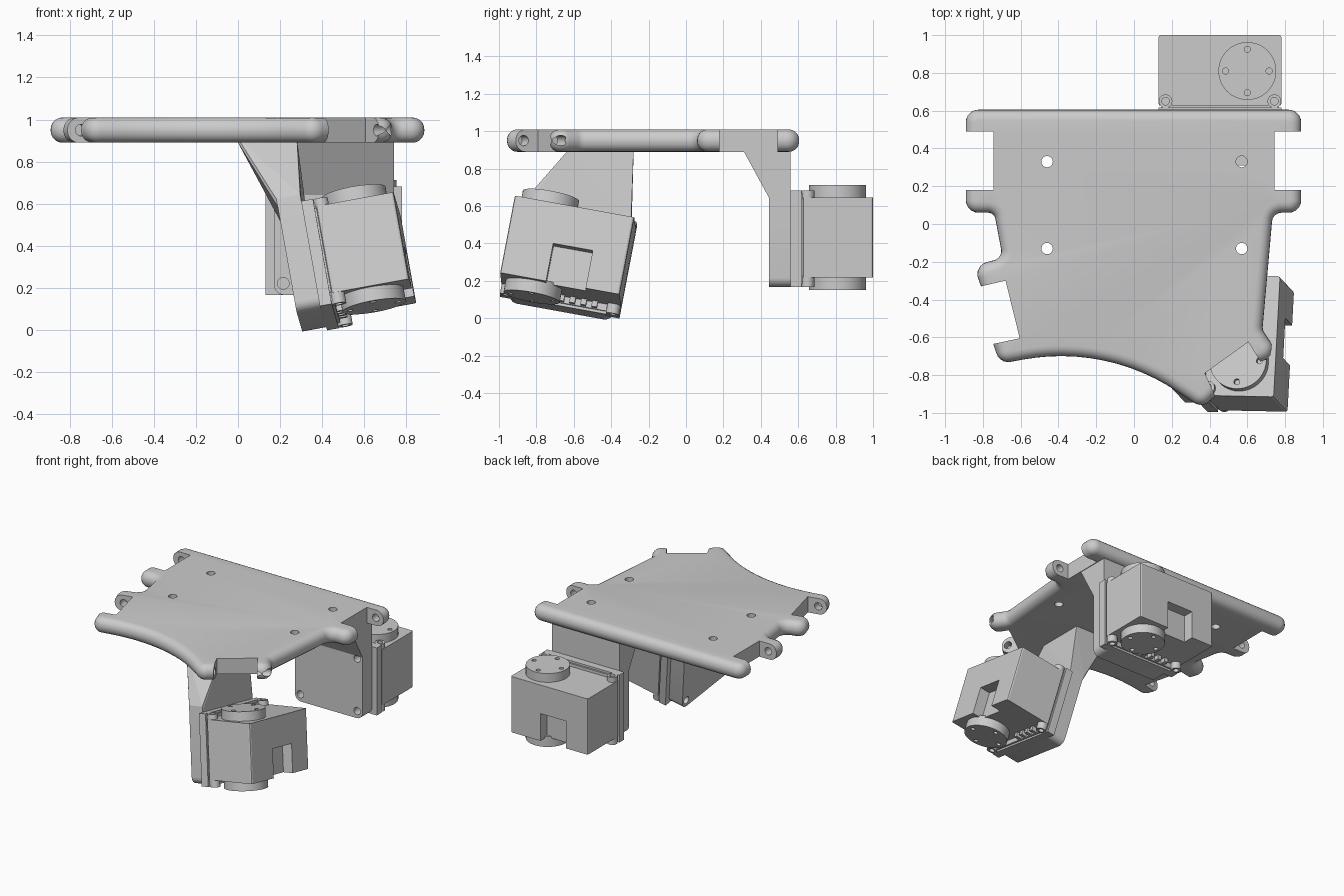
import bpy, bmesh, math
from mathutils import Vector, Matrix
from mathutils.geometry import intersect_line_line_2d

cube = bpy.data.objects.get("Cube")
if cube:
    bpy.data.objects.remove(cube, do_unlink=True)

grey = bpy.data.materials.new("plain grey")
grey.use_nodes = True
grey.diffuse_color = (0.6, 0.6, 0.6, 1)
grey.node_tree.nodes["Principled BSDF"].inputs["Base Color"].default_value = (0.6, 0.6, 0.6, 1)


def finish(name, bm, matrix=Matrix()):
    bmesh.ops.recalc_face_normals(bm, faces=bm.faces)
    mesh = bpy.data.meshes.new(name)
    bm.to_mesh(mesh)
    bm.free()
    mesh.transform(matrix)
    mesh.materials.append(grey)
    obj = bpy.data.objects.new(name, mesh)
    bpy.context.collection.objects.link(obj)
    return obj


def add_box(bm, lo, hi):
    lo, hi = Vector(lo), Vector(hi)
    place = Matrix.Translation((lo + hi) / 2) @ Matrix.Diagonal((hi - lo).to_4d())
    bmesh.ops.create_cube(bm, size=1, matrix=place)


def add_rod(bm, start, end, radius, sides=24):
    start, end = Vector(start), Vector(end)
    axis = end - start
    place = Matrix.Translation((start + end) / 2) @ axis.to_track_quat('Z', 'Y').to_matrix().to_4x4()
    bmesh.ops.create_cone(bm, cap_ends=True, segments=sides, radius1=radius,
                          radius2=radius, depth=axis.length, matrix=place)


def cut(obj, cutter_bm, matrix=Matrix()):
    cutter = finish("cutter", cutter_bm, matrix)
    cutter.hide_render = True
    mod = obj.modifiers.new("cut", 'BOOLEAN')
    mod.operation, mod.solver, mod.object = 'DIFFERENCE', 'EXACT', cutter
    bpy.context.view_layer.objects.active = obj
    bpy.ops.object.modifier_apply(modifier=mod.name)
    bpy.data.objects.remove(cutter, do_unlink=True)


def smooth(obj):
    bpy.ops.object.select_all(action='DESELECT')
    obj.select_set(True)
    bpy.context.view_layer.objects.active = obj
    bpy.ops.object.shade_smooth_by_angle(angle=math.radians(32))


def fillet(prev, here, nxt, radius):
    """Points of an arc that replaces a corner."""
    a, b = (prev - here).normalized(), (nxt - here).normalized()
    half = a.angle(b) / 2
    centre = here + (a + b).normalized() * radius / math.sin(half)
    first = (here + a * radius / math.tan(half) - centre).normalized()
    last = (here + b * radius / math.tan(half) - centre).normalized()
    steps = 12 if radius > 0.5 else 5
    return [centre + first.lerp(last, i / steps).normalized() * radius
            for i in range(steps + 1)]


# Deck outline: x, y, corner radius; radius -1 starts a flat cutout edge
T = 0.065
corners = [
    (-.89, .605, T), (-.89, .49, -1), (-.745, .49, -1), (-.745, .18, -1),
    (-.89, .18, 0), (-.89, .06, T), (-.74, .06, .04), (-.695, -.18, .05),
    (-.85, -.22, T), (-.81, -.33, -1), (-.68, -.3, -1), (-.605, -.605, -1),
    (-.745, -.635, 0), (-.71, -.74, T), (-.144, -.638, 1.1), (.36, -.975, T),
    (.43, -.91, -1), (.375, -.79, -1), (.605, -.625, -1), (.67, -.73, 0),
    (.77, -.695, T), (.68, -.56, .05), (.735, .06, .05), (.885, .06, T),
    (.885, .18, -1), (.745, .18, -1), (.745, .49, -1), (.885, .49, 0), (.885, .605, T)]
LOW, HIGH, ROUND = 0.89, 1.01, 0.056
outline, rounded = [], []
for i, (x, y, r) in enumerate(corners):
    here = Vector((x, y))
    if r > 0:
        prev, nxt = Vector(corners[i - 1][:2]), Vector(corners[(i + 1) % len(corners)][:2])
        pts = fillet(prev, here, nxt, r)
    else:
        pts = [here]
    outline += pts
    rounded += [r >= 0] * len(pts)


def inset(depth):
    """Outline with only its rounded edges moved inwards."""
    count = len(outline)
    lines = []
    for i in range(count):
        a, b = outline[i], outline[(i + 1) % count]
        along = (b - a).normalized()
        shift = Vector((-along.y, along.x)) * (depth if rounded[i] else 0)
        lines.append((a + shift, along))
    result = []
    for i in range(count):
        (p, u), (q, v) = lines[i - 1], lines[i]
        cross = u.cross(v)
        if abs(cross) < 1e-4:
            result.append(q)
        else:
            result.append(p + u * ((q - p).cross(v) / cross))
    return result


# Stack the outline in layers that follow a rounded rim
bm = bmesh.new()
layers = []
STEPS = 5
for end, sign in ((LOW + ROUND, -1), (HIGH - ROUND, 1)):
    for k in range(STEPS + 1):
        a = (STEPS - k if sign < 0 else k) / STEPS * math.pi / 2
        z = end + sign * ROUND * math.sin(a)
        layers.append([bm.verts.new((p.x, p.y, z)) for p in inset(ROUND * (1 - math.cos(a)))])
for under, over in zip(layers, layers[1:]):
    for i in range(len(under)):
        j = (i + 1) % len(under)
        bm.faces.new((under[i], under[j], over[j], over[i]))
bm.faces.new(layers[0][::-1])
bm.faces.new(layers[-1])
deck = finish("deck", bm)

# Screw holes through the deck and hinge holes in the lugs
bm = bmesh.new()
for x in (-.46, .57):
    for y in (-.13, .33):
        add_rod(bm, (x, y, .8), (x, y, 1.1), .03)
for start, end in (((-.82, .12), (-.82, .55)), ((.82, .12), (.82, .55)),
                   ((-.76, -.24), (-.67, -.68)), ((.36, -.9), (.74, -.66))):
    add_rod(bm, (*start, .95), (*end, .95), .028)
cut(deck, bm)
smooth(deck)


def build_motor(tag, place):
    """Motor whose outer face centre is the origin, facing +y."""
    W, H = 0.325, 0.213
    bm = bmesh.new()
    add_box(bm, (-W, -.375, -H), (W, 0, H))
    upright = [e for e in bm.edges if abs(e.verts[0].co.z - e.verts[1].co.z) > .1]
    bmesh.ops.bevel(bm, geom=upright, offset=.012, segments=2, profile=.5, affect='EDGES')
    body = finish(tag + "_motor_body", bm, place)
    bm = bmesh.new()
    add_box(bm, (-.14, -.08, -.3), (.075, .1, -.005))
    cut(body, bm, place)

    # Mounting flange with a grooved neck
    bm = bmesh.new()
    add_box(bm, (-W, -.44, -.265), (W, -.383, .25))
    add_box(bm, (-W + .015, -.4, -.25), (W - .015, -.37, .235))
    finish(tag + "_motor_flange", bm, place)

    # Screw lugs and connector ribs above and below the body
    bm, holes = bmesh.new(), bmesh.new()
    for x in (-.288, .288):
        for lo, hi in ((-.265, -H + .01), (H - .01, .25)):
            add_rod(bm, (x, -.35, lo), (x, -.35, hi), .036)
        add_rod(holes, (x, -.35, -.3), (x, -.35, -.235), .02)
        add_rod(holes, (x, -.35, .23), (x, -.35, .3), .02)
    lugs = finish(tag + "_motor_lugs", bm, place)
    cut(lugs, holes, place)
    smooth(lugs)
    bm = bmesh.new()
    for i in range(4):
        x = -.2 + i * .06
        add_box(bm, (x, -.4, -.245), (x + .03, -.33, -H + .005))
    finish(tag + "_motor_ribs", bm, place)

    # Round output horns with four screw holes
    for end, sign in (("upper", 1), ("lower", -1)):
        bm = bmesh.new()
        add_rod(bm, (.145, -.19, sign * .2), (.145, -.19, sign * .28), .153, 48)
        horn = finish(tag + "_" + end + "_horn", bm, place)
        bm = bmesh.new()
        for i in range(4):
            a = i * math.pi / 2
            x, y = .145 + .115 * math.cos(a), -.19 + .115 * math.sin(a)
            add_rod(bm, (x, y, sign * .25), (x, y, sign * .3), .016, 16)
        cut(horn, bm, place)
        smooth(horn)


def hull(name, points):
    bm = bmesh.new()
    verts = [bm.verts.new(p) for p in points]
    bmesh.ops.convex_hull(bm, input=verts)
    loose = [v for v in bm.verts if not v.link_faces]
    bmesh.ops.delete(bm, geom=loose, context='VERTS')
    bmesh.ops.dissolve_limit(bm, angle_limit=.01, verts=bm.verts, edges=bm.edges)
    return finish(name, bm)


def build_bracket(tag, place, upper, lo, hi):
    """Upright slab behind the motor, braced up to a patch under the deck."""
    W, near, far = 0.285, -.44, -.555
    points = []
    for side in (-1, 1):
        for i in range(7):
            a = i * math.pi / 12
            x, z = side * (W - .05 + .05 * math.sin(a)), -.215 - .05 * math.cos(a)
            points += [place @ Vector((x, y, z)) for y in (near, far)]
        points += [place @ Vector((side * W, y, upper)) for y in (near, far)]
    slab = hull(tag + "_bracket_slab", points)
    bm = bmesh.new()
    for x in (-.24, .24):
        for z in (-.21, .19):
            add_rod(bm, (x, -.6, z), (x, -.46, z), .028)
    cut(slab, bm, place)
    smooth(slab)
    foot = [place @ Vector((x, y, z)) for x in (-W, W) for y in (near, far)
            for z in (upper - .04, upper)]
    patch = [Vector((x, y, z)) for x in (lo[0], hi[0]) for y in (lo[1], hi[1])
             for z in (LOW, LOW + .02)]
    hull(tag + "_bracket_brace", foot + patch)


# Rear motor stands upright; the front one is turned sideways and tilted
rear = Matrix.Translation((.455, 1.0, .432))
outward = Vector((.975, -.02, .178)).normalized()
across = Vector((-.05, -.98, .178))
across = (across - outward * across.dot(outward)).normalized()
up = across.cross(outward)
front = Matrix.Translation((.793, -.635, .392)) @ Matrix((across, outward, up)).transposed().to_4x4()

build_motor("rear", rear)
build_motor("front", front)
build_bracket("rear", rear, .25, (.17, .31), (.74, .56))
build_bracket("front", front, .29, (0, -.62), (.28, -.28))
